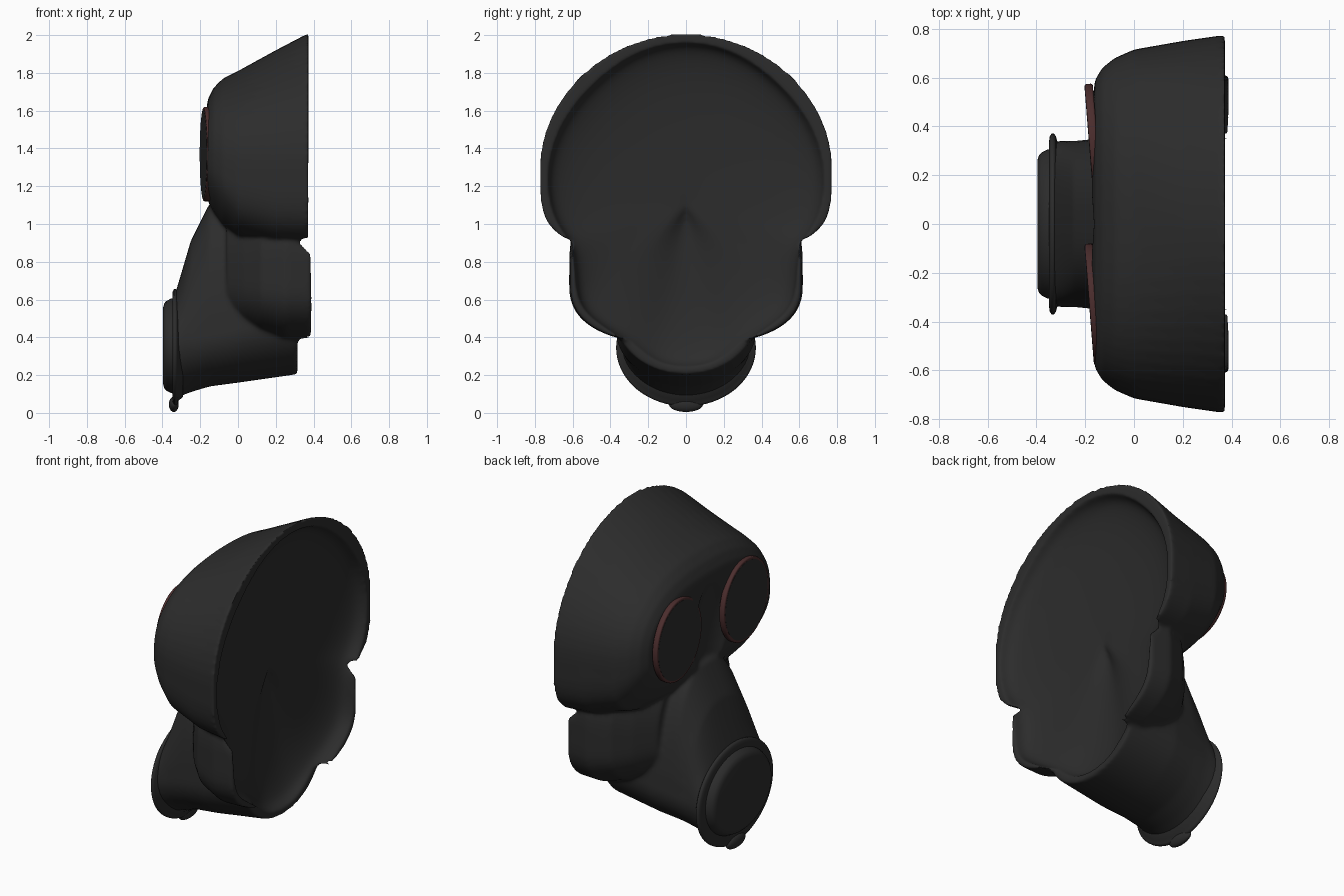
import bpy, bmesh
from math import sin, cos, pi
from mathutils import Matrix, Vector

if "Cube" in bpy.data.objects:
    bpy.data.objects.remove(bpy.data.objects["Cube"])


def material(name, rgb):
    m = bpy.data.materials.new(name)
    m.use_nodes = True
    m.diffuse_color = (*rgb, 1)
    bsdf = m.node_tree.nodes["Principled BSDF"]
    bsdf.inputs["Base Color"].default_value = (*rgb, 1)
    bsdf.inputs["Roughness"].default_value = 0.7
    return m


rubber = material("black rubber", (0.025, 0.025, 0.025))
glass = material("black glass", (0.024, 0.024, 0.024))
red = material("dark red", (0.07, 0.026, 0.026))


def make_object(name, bm, mat):
    bmesh.ops.recalc_face_normals(bm, faces=bm.faces)
    mesh = bpy.data.meshes.new(name)
    bm.to_mesh(mesh)
    bm.free()
    mesh.materials.append(mat)
    ob = bpy.data.objects.new(name, mesh)
    bpy.context.collection.objects.link(ob)
    return ob


def smooth(ob, degrees=40):
    bpy.ops.object.select_all(action='DESELECT')
    ob.select_set(True)
    bpy.context.view_layer.objects.active = ob
    bpy.ops.object.shade_smooth_by_angle(angle=degrees * pi / 180)


def skin(name, rings, mat):
    """Closed solid through a row of rings with equal point counts."""
    bm = bmesh.new()
    loops = [[bm.verts.new(p) for p in ring] for ring in rings]
    n = len(loops[0])
    for a, b in zip(loops, loops[1:]):
        for i in range(n):
            j = (i + 1) % n
            bm.faces.new((a[i], a[j], b[j], b[i]))
    bm.faces.new(loops[0])
    bm.faces.new(loops[-1])
    return make_object(name, bm, mat)


def oval(x, zc, ry, up, down, n_up=2, n_down=2, egg=0, count=64):
    """Superellipse across the x axis; egg narrows the upper half."""
    ring = []
    for i in range(count):
        a = 2 * pi * i / count
        s, c = sin(a), cos(a)
        n, r = (n_up, up) if c > 0 else (n_down, down)
        y = ry * abs(s) ** (2 / n) * (1 if s > 0 else -1)
        z = r * abs(c) ** (2 / n) * (1 if c > 0 else -1)
        ring.append((x, y * (1 - egg * max(c, 0)), zc + z))
    return ring


def ellipsoid(name, centre, radii, mat):
    bm = bmesh.new()
    bmesh.ops.create_uvsphere(bm, u_segments=32, v_segments=20, radius=1)
    bm.transform(Matrix.Translation(centre) @ Matrix.Diagonal((*radii, 1)))
    return make_object(name, bm, mat)


# Brow and goggle housing
shell = skin("mask_shell", [
    oval(0.372, 1.30, 0.775, 0.71, 0.44, 1.95, 4),
    oval(0.20, 1.30, 0.75, 0.62, 0.43, 2, 4),
    oval(0.00, 1.30, 0.715, 0.51, 0.38, 2.2, 3.5),
    oval(-0.08, 1.31, 0.68, 0.46, 0.32, 2.3, 3),
    oval(-0.13, 1.32, 0.64, 0.40, 0.26, 2.4, 2.6),
    oval(-0.16, 1.33, 0.59, 0.33, 0.21, 2.5, 2.5),
    oval(-0.172, 1.34, 0.48, 0.23, 0.14, 2.5, 2.5)], rubber)

# Cheeks and jaw
cheeks = skin("cheeks", [
    oval(0.39, 0.68, 0.61, 0.36, 0.32, 5, 2.5),
    oval(0.25, 0.68, 0.62, 0.38, 0.32, 5, 2.5),
    oval(0.12, 0.69, 0.57, 0.40, 0.29, 4, 2.5),
    oval(0.03, 0.70, 0.48, 0.40, 0.26, 3, 2.5),
    oval(-0.06, 0.71, 0.36, 0.38, 0.22, 2.5, 2.5)], rubber)

# Snout running down to the filter
snout = skin("snout", [
    oval(-0.33, 0.36, 0.34, 0.28, 0.28),
    oval(-0.30, 0.37, 0.34, 0.37, 0.28, 2.2, egg=0.08),
    oval(-0.25, 0.38, 0.34, 0.53, 0.27, 2.5, egg=0.15),
    oval(-0.15, 0.40, 0.35, 0.71, 0.26, 2.7, egg=0.15),
    oval(0.00, 0.43, 0.37, 0.69, 0.27, 2.7, egg=0.15),
    oval(0.315, 0.50, 0.37, 0.40, 0.295)], rubber)

# Hollow behind the face: outline scaled inward as it deepens
half = [(0, 1.985), (0.23, 1.945), (0.45, 1.81), (0.67, 1.57), (0.755, 1.3), (0.73, 1.07),
        (0.66, 0.95), (0.595, 0.87), (0.595, 0.62), (0.53, 0.5), (0.33, 0.385),
        (0.17, 0.245), (0, 0.225)]
outline = half + [(-y, z) for y, z in half[-2:0:-1]]


def hollow_ring(x, s):
    return [(x - 0.25 * max(0, 0.45 - z), y * s, 1.1 + (z - 1.1) * s)
            for y, z in (outline if s > 0.5 else [(0.72 * sin(2 * pi * i / len(outline)),
                         1.1 + 0.85 * cos(2 * pi * i / len(outline))) for i in range(len(outline))])]


hollow = skin("hollow_cutter", [hollow_ring(x, s) for x, s in
              ((0.9, 1), (0.6, 1), (0.35, 1), (0.30, 0.93), (0.265, 0.78),
               (0.245, 0.58), (0.232, 0.3), (0.228, 0.06))], rubber)
rounding = hollow.modifiers.new("rounding", 'SUBSURF')
rounding.levels = rounding.render_levels = 2

# Broad dip between the lenses
dip = ellipsoid("dip_cutter", (-0.24, 0, 1.27), (0.125, 0.19, 0.42), rubber)

# Fuse the face into one soft skin
for helper, op in ((dip, 'DIFFERENCE'), (cheeks, 'UNION'), (snout, 'UNION'), (hollow, 'DIFFERENCE')):
    helper.hide_render = True
    mod = shell.modifiers.new(helper.name, 'BOOLEAN')
    mod.object, mod.operation, mod.solver = helper, op, 'EXACT'
remesh = shell.modifiers.new("fuse", 'REMESH')
remesh.mode, remesh.voxel_size = 'VOXEL', 0.012
soften = shell.modifiers.new("soften", 'SMOOTH')
soften.factor, soften.iterations = 0.5, 8
bpy.context.view_layer.update()
graph = bpy.context.evaluated_depsgraph_get()
fused = bpy.data.meshes.new_from_object(shell.evaluated_get(graph))
shell.modifiers.clear()
shell.data = fused
fused.materials.clear()
fused.materials.append(rubber)
for helper in (dip, cheeks, snout, hollow):
    bpy.data.objects.remove(helper)
smooth(shell, 60)


# Lenses: red rim with a thin dark pane on its face
def disc(name, centre, radius, depth, bevel, mat):
    bm = bmesh.new()
    bmesh.ops.create_cone(bm, cap_ends=True, segments=64, radius1=radius, radius2=radius, depth=depth)
    if bevel:
        rims = [e for e in bm.edges if abs(e.verts[0].co.z - e.verts[1].co.z) < 1e-5]
        bmesh.ops.bevel(bm, geom=rims, offset=bevel, segments=3, affect='EDGES', profile=0.5)
    turn = Matrix.Rotation(0.08, 4, 'Z') @ Matrix.Rotation(-pi / 2, 4, 'Y')
    bm.transform(Matrix.Translation(centre) @ turn)
    smooth(make_object(name, bm, mat))


for side, y in (("left", 0.325), ("right", -0.33)):
    disc(side + "_lens_rim", Vector((-0.166, y, 1.37)), 0.25, 0.034, 0.008, red)
    disc(side + "_lens", Vector((-0.181, y, 1.37)), 0.235, 0.006, 0, glass)

# Filter: flange, then raised front cap
smooth(skin("filter_flange", [oval(x, 0.345, 0.34 + r, 0.28 + r, 0.28 + r) for x, r in
            ((-0.29, -0.02), (-0.315, 0.0), (-0.32, 0.02), (-0.328, 0.03),
             (-0.338, 0.03), (-0.345, 0.02), (-0.348, 0.0))], rubber), 60)
smooth(skin("filter_cap", [oval(x, 0.355, 0.28 + r, 0.225 + r, 0.225 + r) for x, r in
            ((-0.33, 0.03), (-0.355, 0.025), (-0.38, 0.012), (-0.39, 0.0), (-0.396, -0.02))], rubber))

# Small latch under the filter
smooth(ellipsoid("filter_latch", (-0.34, 0, 0.045), (0.026, 0.09, 0.04), rubber))
